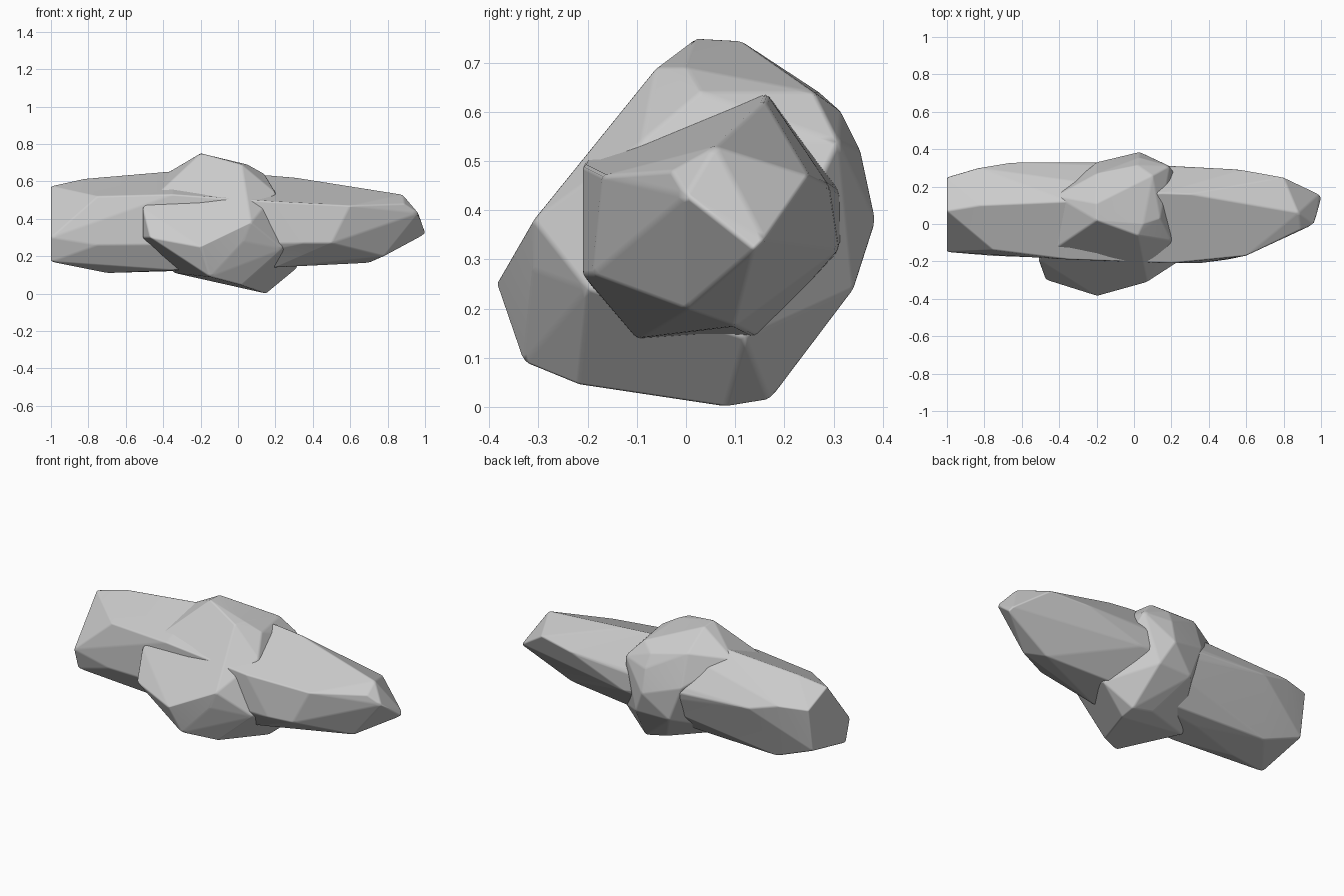
import bpy, bmesh, math


def rock(name, rings, bevel):
    """Faceted stone: convex hull around rings of corner points, softly bevelled."""
    bm = bmesh.new()
    for x, corners in rings:
        for dx, y, z in corners:
            bm.verts.new((x + dx, y, z))
    res = bmesh.ops.convex_hull(bm, input=bm.verts)
    junk = {g for g in res["geom_interior"] + res["geom_unused"]
            if isinstance(g, bmesh.types.BMVert)}
    bmesh.ops.delete(bm, geom=list(junk), context='VERTS')
    bmesh.ops.dissolve_limit(bm, angle_limit=math.radians(4),
                             verts=bm.verts, edges=bm.edges)
    bmesh.ops.recalc_face_normals(bm, faces=bm.faces)
    me = bpy.data.meshes.new(name)
    bm.to_mesh(me)
    bm.free()
    me.shade_smooth()
    ob = bpy.data.objects.new(name, me)
    bpy.context.collection.objects.link(ob)
    mod = ob.modifiers.new("worn_edges", 'BEVEL')
    mod.width = bevel
    mod.segments = 2
    mod.limit_method = 'ANGLE'
    mod.angle_limit = math.radians(6)
    mod.harden_normals = True      # keeps the facets flat
    return ob


# Long stone lying along x: blunt left end, tapered right end
rock("long_stone", [
    (-1.0, [(0, -.15, .30), (0, -.11, .17), (0, .07, .575), (0, .25, .50), (0, .21, .24)]),
    (-.75, [(0, -.14, .52), (-.07, .10, .615), (-.08, .30, .50), (.10, .33, .45),
            (.05, 0, .11), (0, -.17, .26), (0, .20, .14)]),
    (-.2, [(-.15, .12, .655), (-.15, -.19, .53), (.15, -.21, .505), (.1, -.20, .27),
           (0, .33, .42), (-.15, .10, .12), (-.15, -.10, .125)]),
    (.2, [(-.05, .165, .635), (.1, .16, .622), (.0, -.21, .49), (.15, -.21, .27),
          (0, .31, .32), (0, -.10, .14), (0, .15, .14)]),
    (.6, [(0, -.17, .47), (-.10, -.19, .27), (-.02, .29, .45), (.10, .10, .165),
          (.18, 0, .20)]),
    (.9, [(-.02, .06, .53), (-.01, -.03, .48), (.065, .0, .43), (.103, .14, .32),
          (.09, .16, .34), (-.1, .25, .47)]),
], .008)

# Chunky stone crossing the middle
rock("middle_stone", [
    (-.5, [(-.01, -.19, .46), (-.01, -.19, .30), (.03, -.30, .30), (.08, .15, .62),
           (.16, 0, .11)]),
    (-.2, [(0, .02, .75), (0, .11, .745), (0, .27, .64), (0, -.385, .25),
           (.05, -.33, .09), (0, .33, .45), (.08, .335, .24)]),
    (.05, [(-.03, -.06, .69), (0, 0, .69), (-.03, .315, .60), (-.02, .355, .52),
           (-.02, .385, .38), (-.02, -.31, .28), (.02, -.31, .38),
           (-.03, -.22, .045), (.05, .34, .24), (-.04, .17, .045)]),
    (.2, [(-.06, .03, .64), (-.10, .26, .64), (-.01, .31, .54), (0, -.09, .54),
          (.04, -.20, .24), (-.05, .08, 0), (-.05, .17, .015), (.12, .12, .14)]),
], .008)
